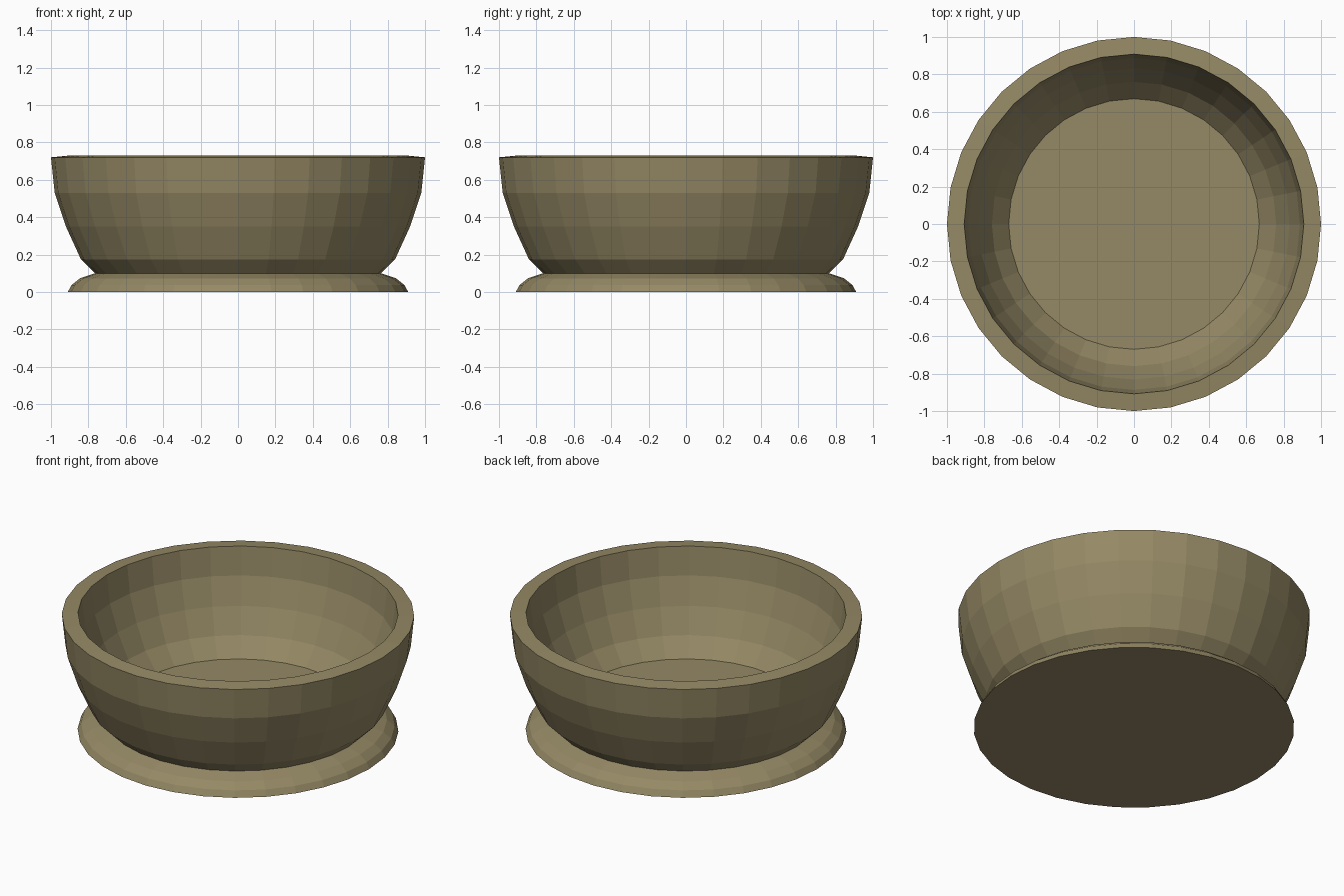
import bpy, bmesh
from math import cos, sin, tau

if "Cube" in bpy.data.objects:
    bpy.data.objects.remove(bpy.data.objects["Cube"])

SIDES = 32

# Cross-section (radius, height): foot, outer wall, rim, inner wall, floor
profile = [
    (0.91, 0.0), (0.89, 0.037), (0.845, 0.073), (0.765, 0.10),
    (0.84, 0.175), (0.92, 0.35), (0.98, 0.53), (1.0, 0.72),
    (0.908, 0.729), (0.887, 0.555), (0.832, 0.39), (0.76, 0.24), (0.67, 0.133),
]

# Revolve the section into rings and close both ends
bm = bmesh.new()
rings = [[bm.verts.new((r * cos(tau * i / SIDES), r * sin(tau * i / SIDES), z))
          for i in range(SIDES)] for r, z in profile]
for a, b in zip(rings, rings[1:]):
    for i in range(SIDES):
        j = (i + 1) % SIDES
        bm.faces.new((a[i], a[j], b[j], b[i]))
bm.faces.new(rings[0][::-1])
bm.faces.new(rings[-1])
bmesh.ops.recalc_face_normals(bm, faces=bm.faces[:])

mesh = bpy.data.meshes.new("footed_bowl")
bm.to_mesh(mesh)
bm.free()
bowl = bpy.data.objects.new("footed_bowl", mesh)
bpy.context.collection.objects.link(bowl)

# Khaki clay
clay = bpy.data.materials.new("khaki_clay")
clay.diffuse_color = (0.30, 0.25, 0.13, 1)
clay.use_nodes = True
clay.node_tree.nodes["Principled BSDF"].inputs["Base Color"].default_value = clay.diffuse_color
mesh.materials.append(clay)
